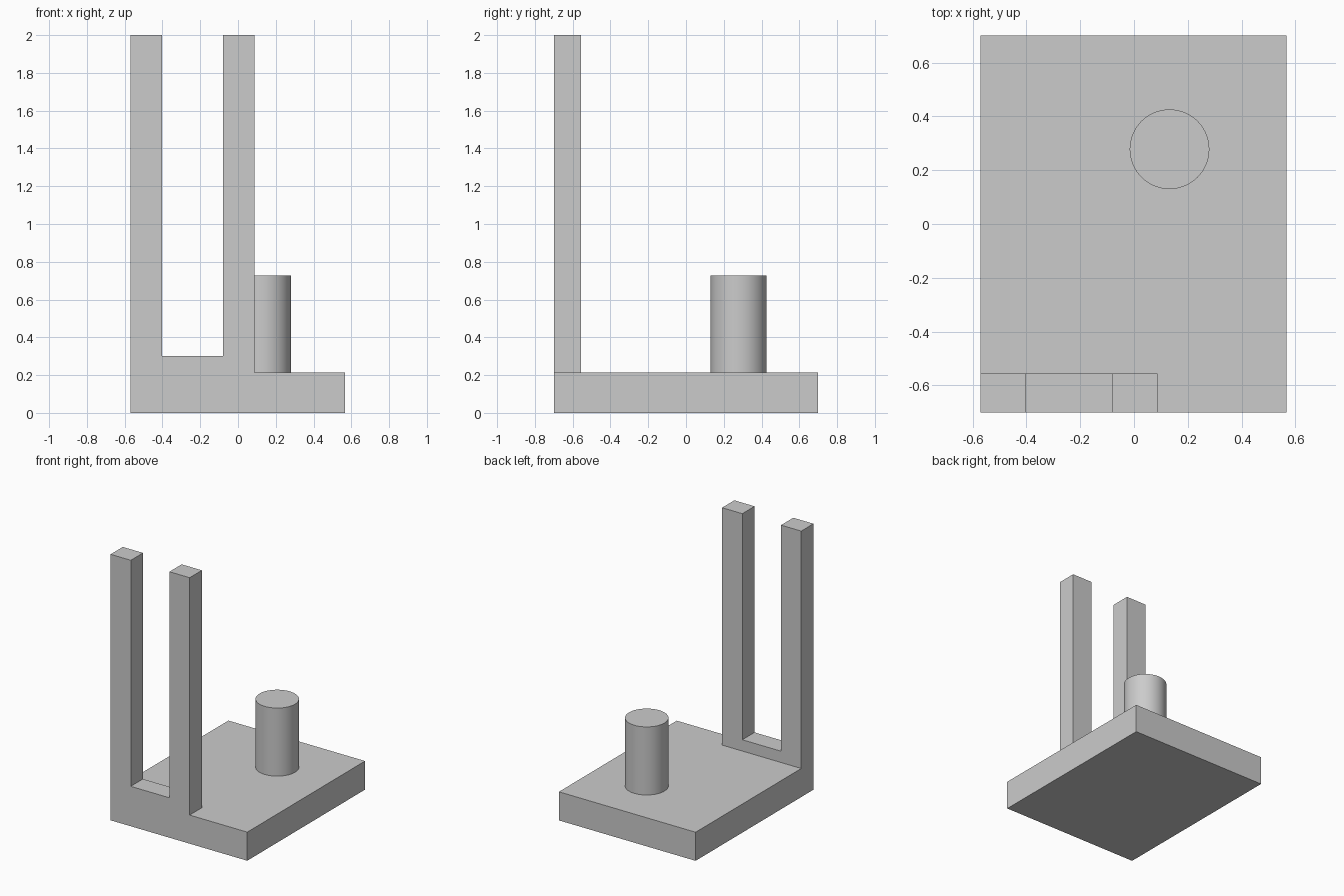
import bpy, bmesh
from mathutils import Matrix

cube = bpy.data.objects.get("Cube")
if cube:
    bpy.data.objects.remove(cube, do_unlink=True)

grey = bpy.data.materials.new("plain grey")
grey.use_nodes = True
colour = (0.6, 0.6, 0.6, 1)
grey.diffuse_color = colour
grey.node_tree.nodes["Principled BSDF"].inputs["Base Color"].default_value = colour

LEFT, RIGHT, FRONT, BACK = -0.57, 0.567, -0.70, 0.70
BASE_TOP = 0.215


def finish(name, bm):
    bmesh.ops.recalc_face_normals(bm, faces=bm.faces)
    mesh = bpy.data.meshes.new(name)
    bm.to_mesh(mesh)
    bm.free()
    mesh.materials.append(grey)
    obj = bpy.data.objects.new(name, mesh)
    bpy.context.collection.objects.link(obj)
    return obj


def extrude_profile(name, points, y0, y1):
    """Extrude an x-z outline along y."""
    bm = bmesh.new()
    face = bm.faces.new([bm.verts.new((x, y0, z)) for x, z in points])
    new = bmesh.ops.extrude_face_region(bm, geom=[face], use_keep_orig=True)["geom"]
    bmesh.ops.translate(bm, vec=(0, y1 - y0, 0),
                        verts=[v for v in new if isinstance(v, bmesh.types.BMVert)])
    return finish(name, bm)


# Base plate
extrude_profile("base_plate", [(LEFT, 0), (RIGHT, 0), (RIGHT, BASE_TOP), (LEFT, BASE_TOP)],
                FRONT, BACK)

# Two tall prongs joined by a low sill
sill = 0.30
fork = [(LEFT, BASE_TOP), (0.088, BASE_TOP), (0.088, 2), (-0.08, 2),
        (-0.08, sill), (-0.402, sill), (-0.402, 2), (LEFT, 2)]
extrude_profile("upright_fork", fork, FRONT, -0.555)

# Round peg
bm = bmesh.new()
height = 0.727 - BASE_TOP
bmesh.ops.create_cone(bm, cap_ends=True, segments=64, radius1=0.148, radius2=0.148, depth=height,
                      matrix=Matrix.Translation((0.132, 0.278, BASE_TOP + height / 2)))
peg = finish("round_peg", bm)
bpy.ops.object.select_all(action="DESELECT")
peg.select_set(True)
bpy.context.view_layer.objects.active = peg
bpy.ops.object.shade_smooth_by_angle()
